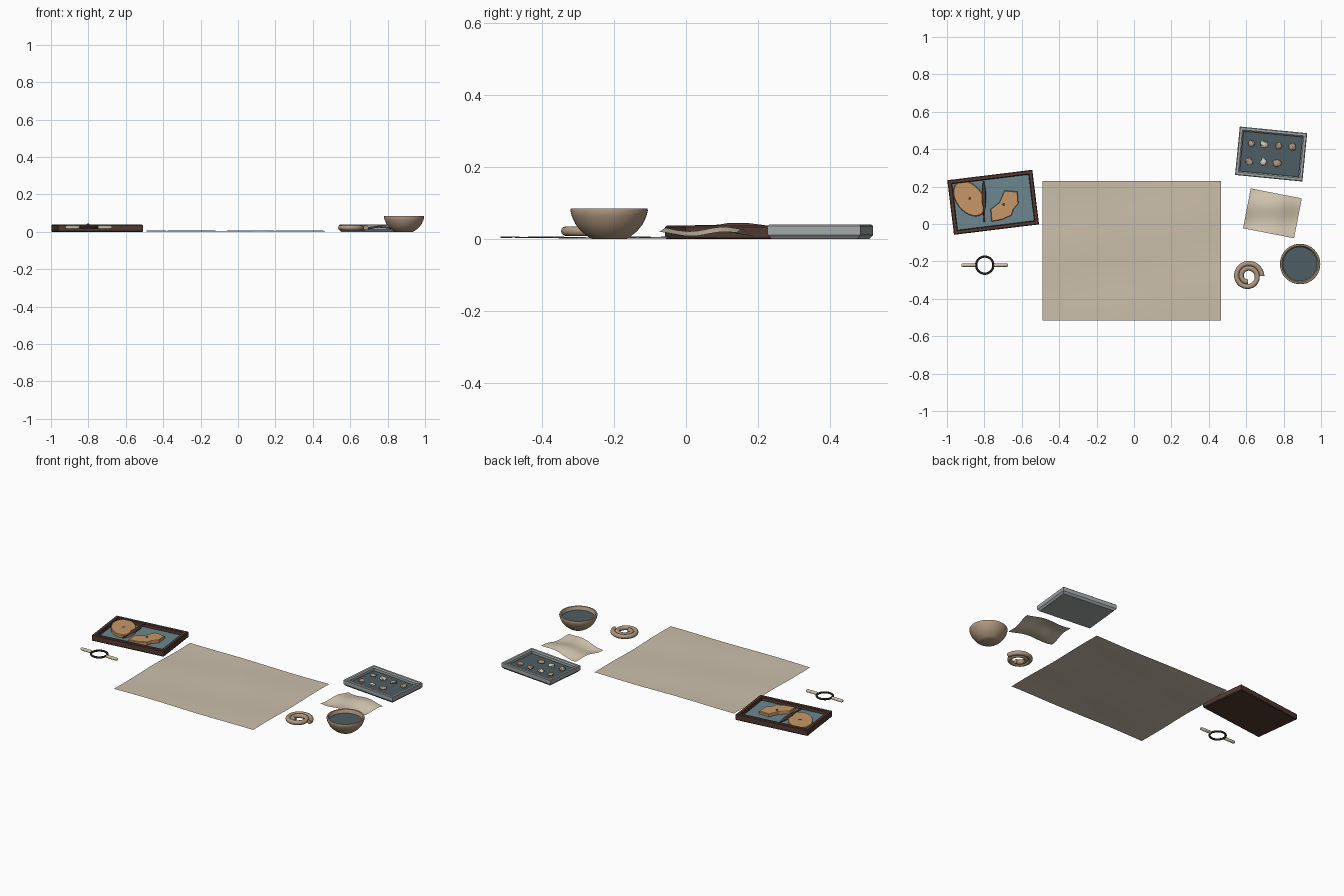
import bpy, bmesh, math, random
from math import sin, cos, pi, radians
from mathutils import Matrix, Vector

random.seed(4)
if "Cube" in bpy.data.objects:
    bpy.data.objects.remove(bpy.data.objects["Cube"])


def material(name, r, g, b):
    m = bpy.data.materials.new(name)
    m.use_nodes = True
    m.diffuse_color = (r, g, b, 1)
    bsdf = m.node_tree.nodes["Principled BSDF"]
    bsdf.inputs["Base Color"].default_value = (r, g, b, 1)
    bsdf.inputs["Roughness"].default_value = 0.8
    return m


LINEN = material("linen", 0.60, 0.52, 0.41)
CREAM = material("cream", 0.66, 0.57, 0.44)
CLAY = material("clay", 0.43, 0.31, 0.21)
TAN = material("tan", 0.56, 0.31, 0.135)
BROWN = material("dark_brown", 0.085, 0.042, 0.031)
BLUE = material("blue_lining", 0.15, 0.245, 0.275)
TEAL = material("dark_teal", 0.076, 0.11, 0.125)
GREY = material("grey", 0.36, 0.39, 0.40)
BLACK = material("black", 0.018, 0.015, 0.013)


def finish(name, bm, mats, loc=(0, 0, 0), turn=0, smooth=False):
    bmesh.ops.recalc_face_normals(bm, faces=bm.faces)
    mesh = bpy.data.meshes.new(name)
    bm.to_mesh(mesh)
    bm.free()
    for m in mats:
        mesh.materials.append(m)
    ob = bpy.data.objects.new(name, mesh)
    ob.location = loc
    ob.rotation_euler.z = radians(turn)
    bpy.context.collection.objects.link(ob)
    if smooth:
        bpy.ops.object.select_all(action='DESELECT')
        ob.select_set(True)
        bpy.context.view_layer.objects.active = ob
        bpy.ops.object.shade_smooth_by_angle(angle=radians(40))
    return ob


def loft(bm, rings, closed=True, caps=True):
    """Skin a list of point rings; cap both ends."""
    rows = [[bm.verts.new(p) for p in ring] for ring in rings]
    n = len(rows[0])
    for a, b in zip(rows, rows[1:]):
        for i in range(n):
            j = (i + 1) % n
            bm.faces.new((a[i], a[j], b[j], b[i]))
    if caps:
        bm.faces.new(rows[0])
        return bm.faces.new(rows[-1])


def circle(r, z, n=40):
    return [(r * cos(2 * pi * i / n), r * sin(2 * pi * i / n), z) for i in range(n)]


def tray(name, w, d, profile, mats, loc, turn):
    """Rectangular tray from (inset, height) steps; the last cap is the floor."""
    bm = bmesh.new()
    rings = [[(sx * (w / 2 - i), sy * (d / 2 - i), z)
              for sx, sy in ((-1, -1), (1, -1), (1, 1), (-1, 1))] for i, z in profile]
    loft(bm, rings).material_index = 1
    finish(name, bm, mats, loc, turn)


def sheet(name, w, d, height, loc, turn, mat, nx=32, ny=26):
    bm = bmesh.new()
    bmesh.ops.create_grid(bm, x_segments=nx, y_segments=ny, size=0.5)
    for v in bm.verts:
        v.co = (v.co.x * w, v.co.y * d, height(v.co.x, v.co.y))
    finish(name, bm, [mat], loc, turn, True)


def slab(name, outline, z0, z1, mat, loc=(0, 0, 0), turn=0):
    """Flat plate with a slightly eased upper edge."""
    c = sum((Vector(p) for p in outline), Vector((0, 0))) / len(outline)

    def ring(s, z):
        return [(*(c + (Vector(p) - c) * s), z) for p in outline]
    bm = bmesh.new()
    loft(bm, [ring(1, z0), ring(1, z1 - 0.003), ring(0.96, z1)])
    finish(name, bm, [mat], loc, turn)


def lathe(name, profile, mat, loc, turn=0, n=40):
    bm = bmesh.new()
    loft(bm, [circle(r, z, n) for r, z in profile])
    return finish(name, bm, [mat], loc, turn, True)


# Cloths
sheet("ground_cloth", 0.955, 0.746,
      lambda u, v: 0.004 + 0.0015 * sin(9 * u + 5 * v) + 0.0015 * sin(11 * v - 3 * u),
      (-0.012, -0.143, 0), 0, LINEN)
sheet("small_cloth", 0.278, 0.217,
      lambda u, v: 0.021 + 0.007 * sin(7 * u + 1) + 0.006 * sin(7 * v - 2 * u),
      (0.74, 0.057, 0), -11, CREAM)

# Wooden tray and its contents
tray("wooden_tray", 0.458, 0.294,
     [(0.003, 0), (0, 0.004), (0, 0.034), (0.004, 0.038), (0.019, 0.038), (0.023, 0.034), (0.023, 0.016)],
     [BROWN, BLUE], (-0.753, 0.116, 0), 7)
oval = [(0.107 * cos(pi * i / 14), 0.071 * sin(pi * i / 14)) for i in range(28)]
slab("oval_slab", oval, 0.015, 0.034, TAN, (-0.88, 0.136, 0), -52)
leaf = [(-0.692, 0.179), (-0.623, 0.174), (-0.618, 0.11), (-0.645, 0.078), (-0.655, 0.046),
        (-0.71, 0.022), (-0.762, 0.013), (-0.767, 0.078), (-0.72, 0.115)]
slab("cut_slab", leaf, 0.015, 0.034, TAN)
for x, y in ((-0.878, 0.137), (-0.697, 0.104)):
    lathe("slab_hole", [(0.008, 0.033), (0.008, 0.0348)], BROWN, (x, y, 0), n=12)
stick = lathe("wooden_tool", [(0.003, -0.11), (0.005, -0.09), (0.006, -0.03), (0.011, 0),
                              (0.011, 0.05), (0.006, 0.09), (0.003, 0.11)],
              BROWN, (-0.802, 0.12, 0.034), n=12)
stick.rotation_euler = (radians(-90), 0, radians(1))

# Grey tray with pebbles
tray("grey_tray", 0.362, 0.26,
     [(0.010, 0), (0, 0.012), (0, 0.036), (0.004, 0.04), (0.016, 0.04), (0.023, 0.034), (0.023, 0.018)],
     [GREY, TEAL], (0.733, 0.374, 0), -5.6)
pebbles = [(0.628, 0.43), (0.698, 0.425), (0.773, 0.42), (0.847, 0.414),
           (0.615, 0.334), (0.692, 0.33), (0.765, 0.325)]
for k, (x, y) in enumerate(pebbles):
    bm = bmesh.new()
    bmesh.ops.create_icosphere(bm, subdivisions=2, radius=1)
    size = Vector((random.uniform(0.016, 0.024), random.uniform(0.017, 0.024), 0.009))
    for v in bm.verts:
        v.co *= random.uniform(0.8, 1.15)
        v.co = [a * b for a, b in zip(v.co, size)]
    finish("pebble", bm, [CREAM if k in (1, 5) else CLAY], (x, y, 0.025), random.uniform(0, 360))

# Bowl and the water in it
bowl = [(0.048, 0), (0.058, 0.006), (0.078, 0.022), (0.094, 0.042), (0.104, 0.064), (0.108, 0.080),
        (0.106, 0.085), (0.098, 0.085), (0.095, 0.080), (0.091, 0.062), (0.082, 0.045), (0.05, 0.02)]
lathe("bowl", bowl, CLAY, (0.888, -0.214, 0))
lathe("bowl_water", [(0.0905, 0.058), (0.092, 0.064)], TEAL, (0.888, -0.214, 0))

# Coil of clay
bm = bmesh.new()
rings = []
for i in range(71):
    t = i / 70
    a, r = 2 * pi * 1.75 * t, 0.074 - 0.044 * t
    out = Vector((cos(a), sin(a), 0))
    rings.append([out * (r + 0.0135 * cos(q)) + Vector((0, 0, 0.022 + 0.0135 * sin(q)))
                  for q in (2 * pi * j / 12 for j in range(12))])
loft(bm, rings)
finish("clay_coil", bm, [CLAY], (0.61, -0.279, 0), 0, True)

# Ring tool with two handles
bpy.ops.mesh.primitive_torus_add(major_radius=0.046, minor_radius=0.006, major_segments=32,
                                 minor_segments=10, location=(-0.798, -0.22, 0.024))
ring = bpy.context.object
ring.name = "tool_ring"
ring.data.materials.append(BLACK)
bpy.ops.object.shade_smooth_by_angle(angle=radians(40))
for side, name in ((-1, "right_handle"), (1, "left_handle")):
    h = lathe(name, [(0.006, 0), (0.009, 0.004), (0.009, 0.07), (0.006, 0.076)], CREAM,
              (-0.798 + side * 0.048, -0.22, 0.024), n=14)
    h.rotation_euler = (0, side * pi / 2, 0)
